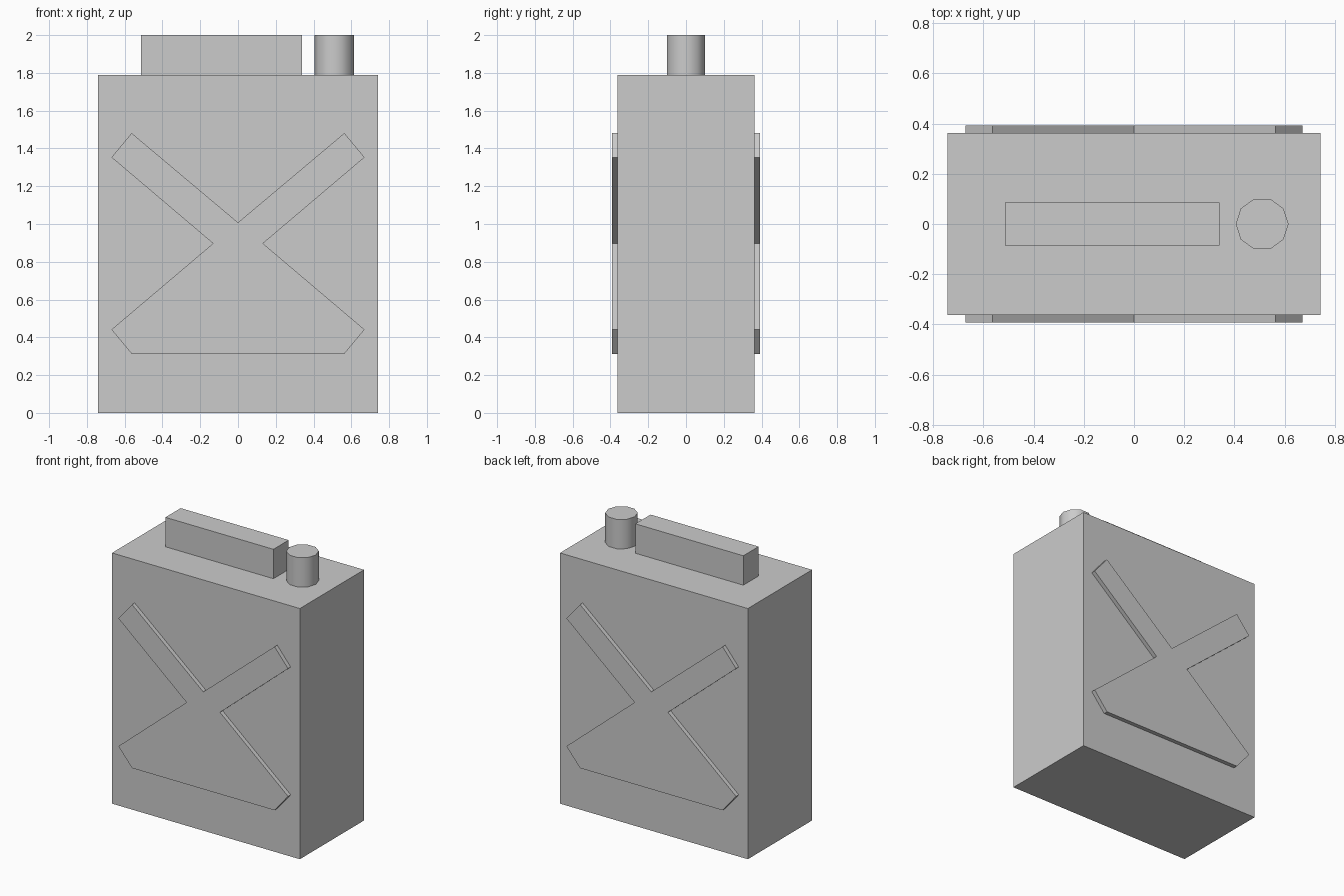
import bpy, bmesh, math

if "Cube" in bpy.data.objects:
    bpy.data.objects.remove(bpy.data.objects["Cube"])

grey = bpy.data.materials.new("light_grey")
grey.diffuse_color = (0.6, 0.6, 0.6, 1)
grey.use_nodes = True
grey.node_tree.nodes["Principled BSDF"].inputs["Base Color"].default_value = grey.diffuse_color


def prism(name, outline, to_3d, start, end):
    """Extrude a closed 2D outline between two depths."""
    bm = bmesh.new()
    face = bm.faces.new([bm.verts.new(to_3d(a, b, start)) for a, b in outline])
    new = bmesh.ops.extrude_face_region(bm, geom=[face], use_keep_orig=True)["geom"]
    for v in new:
        if isinstance(v, bmesh.types.BMVert):
            i = 1 if to_3d(0, 0, 1)[1] else 2
            v.co[i] = end
    bmesh.ops.recalc_face_normals(bm, faces=bm.faces)
    mesh = bpy.data.meshes.new(name)
    bm.to_mesh(mesh)
    bm.free()
    mesh.materials.append(grey)
    obj = bpy.data.objects.new(name, mesh)
    bpy.context.collection.objects.link(obj)
    return obj


def rect(x0, x1, y0, y1):
    return [(x0, y0), (x1, y0), (x1, y1), (x0, y1)]


def flat(a, b, d):
    return [a, b, d]


def upright(a, b, d):
    return [a, d, b]


# Can body and carrying handle
prism("body", rect(-0.742, 0.742, -0.362, 0.362), flat, 0, 1.79)
prism("handle", rect(-0.513, 0.34, -0.086, 0.086), flat, 1.79, 2.0)

# Ten-sided cap with smooth sides
ring = [(0.51 + 0.105 * math.cos(i * math.pi / 5), 0.105 * math.sin(i * math.pi / 5))
        for i in range(10)]
cap = prism("cap", ring, flat, 1.79, 2.0)
bpy.context.view_layer.objects.active = cap
cap.select_set(True)
bpy.ops.object.shade_smooth_by_angle(angle=math.radians(40))

# Raised diagonal cross on the front and the back
quarter = [(0.132, 0), (0.67, 0.456), (0.563, 0.584), (0, 0.111)]
right_top = quarter
left_top = [(-x, z) for x, z in reversed(quarter)][1:]
left_low = [(x, -z) for x, z in reversed(left_top)][1:]
right_low = [(x, -z) for x, z in reversed(right_top)][1:-1]
cross = [(x, z + 0.897) for x, z in right_top + left_top + left_low + right_low]
for name, side in (("front_cross", -1), ("back_cross", 1)):
    prism(name, cross, upright, side * 0.362, side * 0.392)
